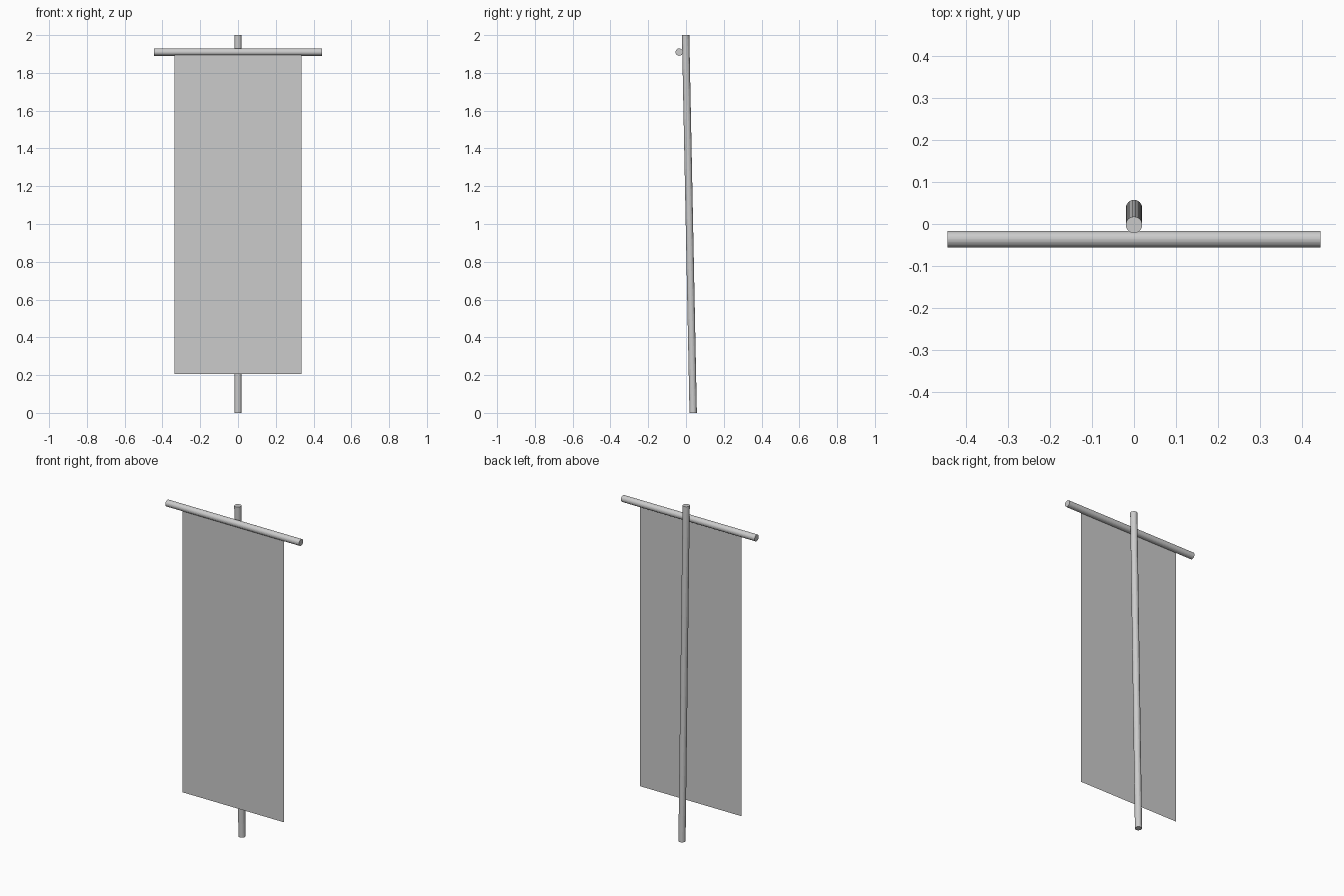
import bpy
from mathutils import Vector

if "Cube" in bpy.data.objects:
    bpy.data.objects.remove(bpy.data.objects["Cube"])


def rod(name, start, end, radius, sides=32):
    a, b = Vector(start), Vector(end)
    d = b - a
    bpy.ops.mesh.primitive_cylinder_add(vertices=sides, radius=radius,
                                        depth=d.length, location=(a + b) / 2)
    obj = bpy.context.object
    obj.name = name
    obj.rotation_euler = d.to_track_quat('Z', 'Y').to_euler()
    return obj


# Pole, leaning slightly forward at the top
rod("pole", (0, 0.038, 0), (0, -0.002, 2.0), 0.0195)

# Crossbar in front of the pole
rod("crossbar", (-0.444, -0.036, 1.91), (0.444, -0.036, 1.91), 0.0195)

# Flat cloth sheet hanging straight down from inside the crossbar
half_width, y, bottom, top = 0.337, -0.047, 0.206, 1.898
mesh = bpy.data.meshes.new("banner_cloth")
mesh.from_pydata([(-half_width, y, bottom), (half_width, y, bottom),
                  (half_width, y, top), (-half_width, y, top)],
                 [], [(0, 1, 2, 3)])
cloth = bpy.data.objects.new("banner_cloth", mesh)
bpy.context.collection.objects.link(cloth)
